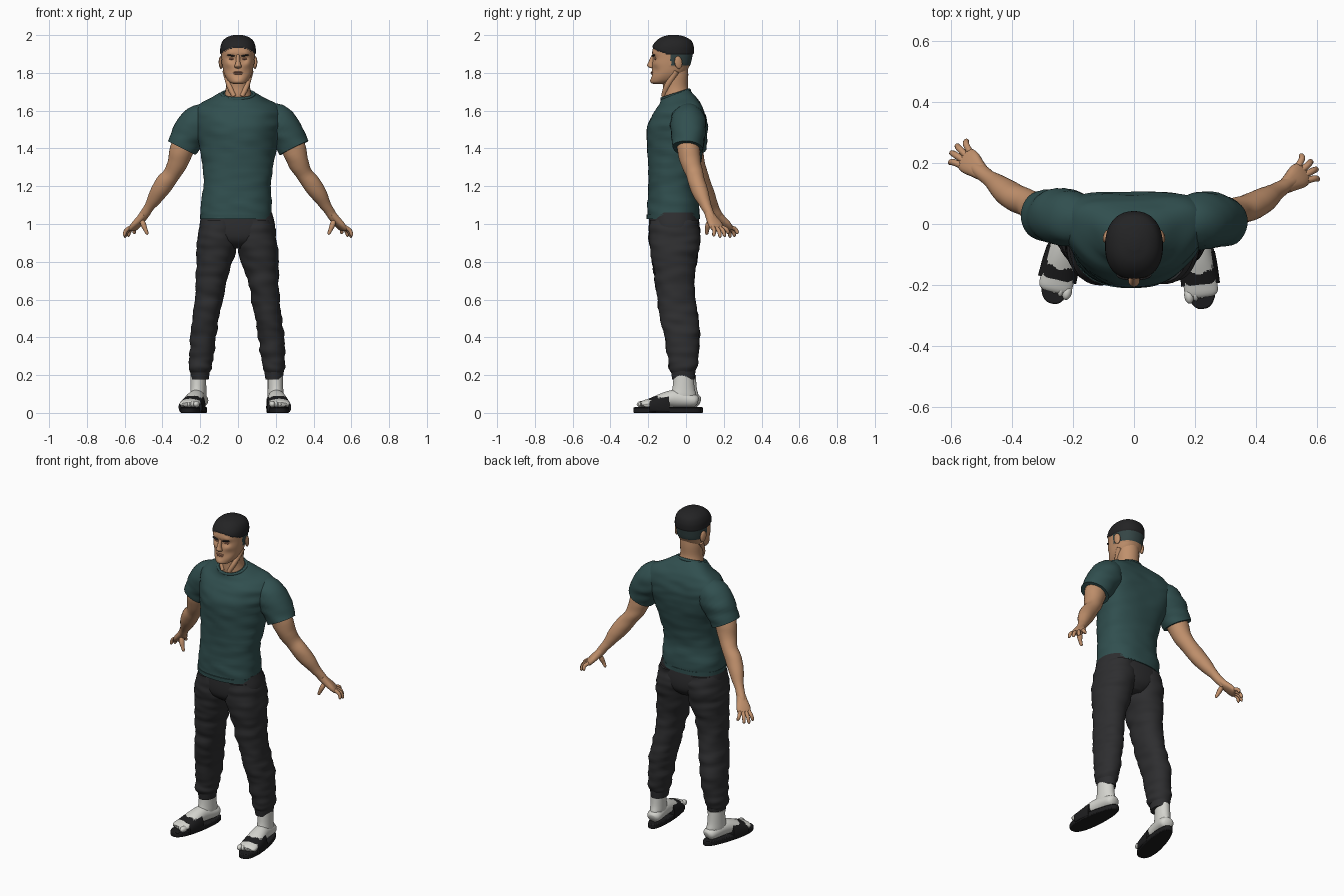
import bpy, bmesh, math
from mathutils import Vector, noise

if "Cube" in bpy.data.objects:
    bpy.data.objects.remove(bpy.data.objects["Cube"])


def material(name, rgb):
    m = bpy.data.materials.new(name)
    m.use_nodes = True
    m.diffuse_color = (*rgb, 1)
    m.node_tree.nodes["Principled BSDF"].inputs["Base Color"].default_value = (*rgb, 1)
    return m


SKIN = material("skin", (0.53, 0.28, 0.15))
LIP = material("lip", (0.40, 0.18, 0.11))
SHIRT = material("dark_teal_shirt", (0.03, 0.078, 0.078))
PANTS = material("charcoal_pants", (0.027, 0.027, 0.029))
HAIR = material("black_hair", (0.017, 0.017, 0.018))
FADE = material("short_hair_fade", (0.035, 0.06, 0.06))
SOCK = material("white_sock", (0.66, 0.66, 0.62))
RUBBER = material("black_rubber", (0.012, 0.012, 0.013))


def finish(ob, name, *mats):
    ob.name = name
    ob.data.materials.clear()
    for m in mats:
        ob.data.materials.append(m)
    bpy.ops.object.select_all(action='DESELECT')
    bpy.context.view_layer.objects.active = ob
    ob.select_set(True)
    bpy.ops.object.shade_smooth_by_angle(angle=math.radians(50))
    return ob


def from_bmesh(bm, name, *mats):
    bmesh.ops.recalc_face_normals(bm, faces=bm.faces)
    me = bpy.data.meshes.new(name)
    bm.to_mesh(me)
    bm.free()
    ob = bpy.data.objects.new(name, me)
    bpy.context.collection.objects.link(ob)
    return finish(ob, name, *mats)


def smooth_rings(rings, sub):
    """Catmull-Rom interpolation of the ring list."""
    r = [tuple(k) + (0,) * (7 - len(k)) for k in rings]
    r = [r[0]] + r + [r[-1]]
    out = []
    for i in range(1, len(r) - 2):
        for j in range(sub):
            t = j / sub
            out.append([0.5 * (2 * b + (c - a) * t + (2 * a - 5 * b + 4 * c - d) * t * t
                               + (3 * b - a - 3 * c + d) * t ** 3)
                        for a, b, c, d in zip(*r[i - 1:i + 3])])
    return out + [list(r[-1])]


def loft(name, rings, mat, ref=None, n=28, sub=4, p=2.0, fold=0.0):
    """Skin rings (x, y, z, a, b, tilt, bend); without ref they lie level."""
    rs = smooth_rings(rings, sub)
    bm = bmesh.new()
    loops = []
    for i, (x, y, z, a, b, tilt, bend) in enumerate(rs):
        c = Vector((x, y, z))
        u, v = Vector((1, 0, 0)), Vector((0, 1, tilt))
        if ref is not None:
            t = Vector(rs[min(i + 1, len(rs) - 1)][:3]) - Vector(rs[max(i - 1, 0)][:3])
            t.normalize()
            u = (ref - ref.dot(t) * t).normalized()
            v = t.cross(u)
        loop = []
        for k in range(n):
            ang = math.tau * k / n
            cu, sv = math.cos(ang), math.sin(ang)
            cu = math.copysign(abs(cu) ** (2 / p), cu)
            sv = math.copysign(abs(sv) ** (2 / p), sv)
            co = c + u * a * cu + v * (b * sv + bend * cu * cu)
            if fold:
                w = noise.noise(Vector((co.x * 9 + co.z * 8, co.y * 9, co.z * 26)))
                co += (u * cu + v * sv) * w * fold
            loop.append(bm.verts.new(co))
        loops.append(loop)
    for l0, l1 in zip(loops, loops[1:]):
        for k in range(n):
            bm.faces.new((l0[k], l0[(k + 1) % n], l1[(k + 1) % n], l1[k]))
    bm.faces.new(loops[0])
    bm.faces.new(loops[-1])
    return from_bmesh(bm, name, mat)


def level(rows):
    """(z, x, half width, front y, back y, ...) to level loft rings."""
    return [(x, (f + k) / 2, z, a, (k - f) / 2, *rest) for z, x, a, f, k, *rest in rows]


def ball(name, mat, loc, size, rot=(0, 0, 0)):
    bpy.ops.mesh.primitive_uv_sphere_add(segments=20, ring_count=12, radius=1, location=loc, rotation=rot)
    bpy.context.object.scale = size
    return finish(bpy.context.object, name, mat)


# Shirt body, hem and collar
loft("shirt_body", level([
    (1.03, -.01, .188, -.207, .072), (1.10, -.01, .188, -.205, .07), (1.2, -.005, .178, -.2, .06),
    (1.3, 0, .187, -.2, .072, 0, .01), (1.4, 0, .203, -.205, .092, 0, .03),
    (1.5, 0, .225, -.208, .104, 0, .05), (1.57, 0, .238, -.185, .1, 0, .055),
    (1.62, 0, .215, -.16, .08, .1, .045), (1.655, 0, .15, -.14, .05, .22, .025),
    (1.69, 0, .09, -.13, .02, .32, 0)]), SHIRT, n=64, sub=6, p=2.3, fold=.006)
loft("shirt_hem", level([(1.026, -.01, .19, -.209, .074), (1.05, -.01, .191, -.21, .074)]),
     SHIRT, n=48, p=2.3)
bpy.ops.mesh.primitive_torus_add(major_radius=.085, minor_radius=.009, major_segments=40, minor_segments=8,
                                 location=(0, -.055, 1.686), rotation=(.31, 0, 0))
bpy.context.object.scale = (1, .9, 1)
finish(bpy.context.object, "shirt_collar", SHIRT)

# Pelvis
loft("pants_hips", level([(.87, 0, .06, -.13, .03), (.91, 0, .15, -.18, .065), (.97, -.003, .2, -.195, .073),
                          (1.06, -.005, .185, -.195, .065)]), PANTS, n=40, p=2.4)

for s, side in ((1, "left"), (-1, "right")):
    def pt(x, y, z, *r):
        """Mirror a point; the right arm swings slightly further back."""
        return (s * x, y + (max(0, x - .15) * .12 if s < 0 else 0), z, *r)

    # Sleeve and arm
    across = Vector((s, 0, .5))
    loft(side + "_sleeve", [pt(.12, .01, 1.575, .05, .06), pt(.19, .01, 1.55, .092, .09),
                            pt(.245, .012, 1.495, .094, .092), pt(.275, .012, 1.445, .088, .085),
                            pt(.297, .01, 1.402, .084, .08)], SHIRT, across, n=36, p=2.1, fold=.007)
    loft(side + "_arm", [pt(.26, .01, 1.48, .06, .06), pt(.295, .013, 1.40, .064, .06),
                         pt(.318, .025, 1.33, .055, .054), pt(.35, .045, 1.265, .045, .046),
                         pt(.392, .06, 1.21, .049, .045), pt(.432, .083, 1.15, .041, .039),
                         pt(.47, .108, 1.09, .028, .028), pt(.5, .128, 1.045, .025, .024),
                         pt(.515, .138, 1.02, .024, .022)],
         SKIN, across, n=28, fold=.003)

    # Hand
    wide = Vector((-.5 * s, .85, 0))
    loft(side + "_palm", [pt(.493, .122, 1.055, .024, .021), pt(.515, .138, 1.025, .032, .021),
                          pt(.537, .155, .998, .041, .019), pt(.555, .168, .975, .037, .014),
                          pt(.56, .172, .968, .02, .006)], SKIN, wide, n=20, p=2.4)
    tips = {"index": (.606, .148, .937), "middle": (.602, .182, .93),
            "ring": (.583, .208, .935), "little": (.55, .228, .95)}
    for i, (finger, tip) in enumerate(tips.items()):
        base = Vector((.553, .167, .983)) + Vector((-.5, .85, 0)) * (i - 1.5) * .019
        tip = Vector(tip)
        mid = base.lerp(tip, .5) + Vector((.006, .004, .006))
        loft(f"{side}_{finger}_finger", [pt(*base, .011, .011), pt(*mid, .0105, .0105),
                                         pt(*base.lerp(tip, .9), .009, .008), pt(*tip, .003, .003)],
             SKIN, wide, n=10)
    loft(side + "_thumb", [pt(.51, .13, 1.025, .012, .012), pt(.5, .118, .995, .016, .014),
                           pt(.49, .112, .97, .011, .011), pt(.481, .11, .95, .009, .008),
                           pt(.478, .109, .944, .003, .003)], SKIN, wide, n=12)

    # Trouser leg with gathered cuff
    rows = [(1.02, .095, .095, -.19, .065), (.95, .1, .104, -.198, .075), (.88, .109, .106, -.193, .07),
            (.8, .121, .096, -.18, .058), (.7, .137, .083, -.165, .042), (.6, .15, .074, -.152, .048),
            (.5, .166, .071, -.138, .066), (.4, .18, .068, -.112, .073), (.3, .19, .064, -.098, .068),
            (.24, .194, .06, -.092, .06), (.215, .195, .05, -.078, .048)]
    loft(side + "_trouser_leg", level([(z, s * x - .005, *r) for z, x, *r in rows]),
         PANTS, n=40, sub=7, p=2.15, fold=.009)
    loft(side + "_cuff", level([(.178, s * .196 - .005, .046, -.073, .046),
                                (.222, s * .196 - .005, .052, -.08, .05)]), PANTS, n=28)

    # Foot, built facing forward and then turned outward
    fwd = Vector((1, 0, 0))
    parts = [
        loft(side + "_sock_ankle", level([(.05, 0, .035, -.08, .055), (.09, 0, .041, -.085, .056),
                                          (.13, 0, .041, -.072, .046), (.2, 0, .041, -.066, .04)]), SOCK),
        loft(side + "_sock_foot", [(0, .062, .06, .022, .02), (0, .04, .065, .042, .036),
                                   (0, -.05, .075, .045, .047), (0, -.11, .07, .05, .04),
                                   (0, -.18, .055, .055, .026), (0, -.225, .048, .054, .018),
                                   (0, -.24, .045, .04, .01)], SOCK, fwd)]
    for i in range(5):
        x = s * (-.041 + .0205 * i)
        parts.append(ball(f"{side}_toe_{i + 1}", SOCK, (x, -.232 + .006 * i, .046),
                          (.016 if i == 0 else .0115, .026, .017)))
    # Sandal sole
    bm = bmesh.new()
    outline = []
    for k in range(40):
        a = math.tau * k / 40
        y = -.1 + .18 * math.cos(a)
        w = .056 - .045 * (y + .1)
        outline.append(bm.verts.new((w * math.copysign(abs(math.sin(a)) ** .75, math.sin(a)), y, 0)))
    face = bm.faces.new(outline)
    top = bmesh.ops.extrude_face_region(bm, geom=[face])["geom"]
    bmesh.ops.translate(bm, vec=(0, 0, .03), verts=[g for g in top if isinstance(g, bmesh.types.BMVert)])
    sole = from_bmesh(bm, side + "_sandal_sole", RUBBER)
    bev = sole.modifiers.new("soft_edge", 'BEVEL')
    bev.width, bev.segments = .005, 2
    parts.append(sole)
    # Sandal strap
    strap = loft(side + "_sandal_strap", [(0, -.095, .03, .058, .082), (0, -.14, .03, .062, .069),
                                          (0, -.2, .03, .064, .045)], RUBBER, fwd, n=36, p=2.3)
    for v in strap.data.vertices:
        v.co.z = max(v.co.z, .006)
    parts.append(strap)
    for ob in parts:
        turn = math.radians(6 if s > 0 else -13)
        x, y, z = ob.location
        ob.rotation_euler.z = turn
        ob.location = (x * math.cos(turn) - y * math.sin(turn) + (.197 if s > 0 else -.207),
                       x * math.sin(turn) + y * math.cos(turn) + (0 if s > 0 else .012), z)

    # Ear, eye, brow and neck muscle
    ball(side + "_ear", SKIN, (s * .091, -.04, 1.855), (.010, .021, .034), (.15, 0, s * .3))
    ball(side + "_eye", LIP, (s * .034, -.161, 1.874), (.015, .007, .005))
    ball(side + "_eyebrow", HAIR, (s * .037, -.173, 1.892), (.022, .008, .004), (0, s * -.12, s * .3))
    loft(side + "_neck_muscle", [(s * .02, -.12, 1.675, .012, .012), (s * .045, -.1, 1.73, .016, .015),
                                 (s * .066, -.05, 1.81, .016, .016)], SKIN, Vector((0, 1, 0)), n=12)

# Neck
loft("neck", level([(1.64, 0, .085, -.12, .03), (1.69, 0, .07, -.122, .02), (1.73, 0, .064, -.122, .01),
                    (1.79, 0, .066, -.13, .012), (1.84, 0, .06, -.12, .01)]), SKIN)

# Head, with face forms pushed in and out and hair raised by region
head = loft("head", level([
    (1.742, 0, .025, -.172, -.12), (1.75, 0, .044, -.184, -.08), (1.77, 0, .061, -.185, -.035),
    (1.8, 0, .075, -.181, -.003), (1.84, 0, .083, -.179, .02), (1.88, 0, .087, -.177, .03),
    (1.91, 0, .088, -.179, .035), (1.94, 0, .086, -.171, .034), (1.967, 0, .074, -.15, .022),
    (1.985, 0, .05, -.122, -.008), (1.994, 0, .018, -.085, -.045)]), SKIN, n=96, sub=7, p=2.25)
forms = [(.034, 1.874, .014, .012), (.045, 1.9, .014, -.005), (.055, 1.85, .016, -.005),
         (.05, 1.815, .018, .006), (0, 1.782, .012, .005), (0, 1.76, .016, -.005)]


def region(co):
    """0 skin, 1 hair, 2 fade."""
    if co.y < -.105:
        return 1 if co.z > 1.935 - 4 * co.x ** 2 else 0
    if co.z > 1.9:
        return 1
    return 2 if co.z > 1.84 and co.y > -.08 else 0


for v in head.data.vertices:
    r = region(v.co)
    if v.co.y < -.1 and r == 0:
        for x, z, size, depth in forms:
            d = (abs(v.co.x) - x) ** 2 + (v.co.z - z) ** 2
            v.co.y += depth * math.exp(-d / (2 * size * size))
    if r:
        v.co += (v.co - Vector((0, -.07, 1.88))).normalized() * (.007 if r == 1 else .002)
head.data.materials.append(HAIR)
head.data.materials.append(FADE)
for f in head.data.polygons:
    f.material_index = region(f.center)

# Nose and mouth
loft("nose", [(0, -.168, 1.897, .009, .012), (0, -.177, 1.875, .010, .014), (0, -.185, 1.852, .013, .016),
              (0, -.187, 1.838, .018, .019), (0, -.182, 1.828, .017, .014), (0, -.175, 1.824, .008, .006)],
     SKIN, n=20)
for name, z, w in (("upper_lip", 1.803, .026), ("lower_lip", 1.795, .023)):
    ball(name, LIP, (0, -.178, z), (w, .009, .0045))
